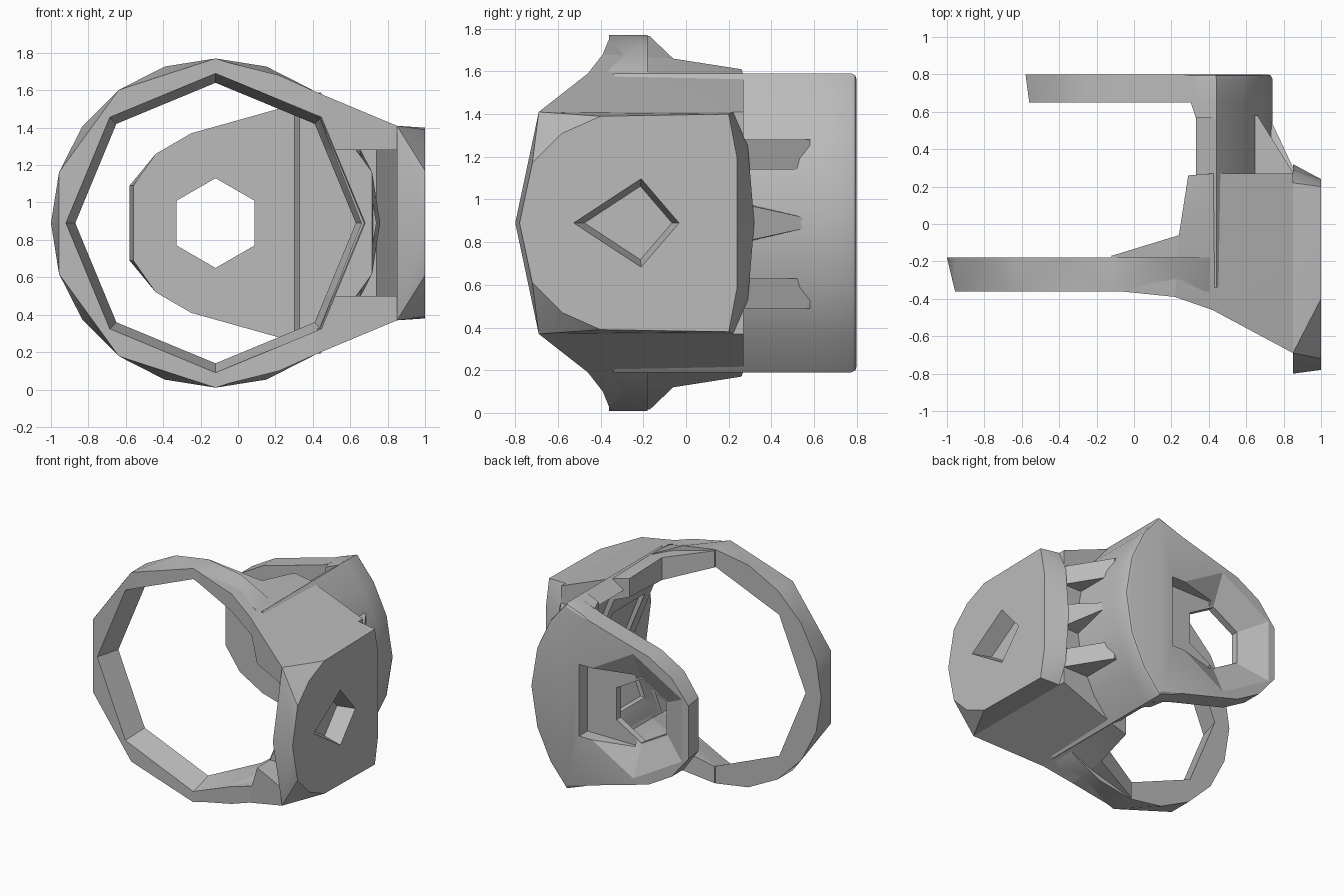
import bpy, bmesh, math
from mathutils import Vector

old = bpy.data.objects.get("Cube")
if old:
    bpy.data.objects.remove(old, do_unlink=True)

CX, CZ = -0.12, 0.89  # shared axis of ring, wall and plate

grey = bpy.data.materials.new("plain_grey")
grey.use_nodes = True
colour = (0.5, 0.5, 0.5, 1)
grey.diffuse_color = colour
grey.node_tree.nodes["Principled BSDF"].inputs["Base Color"].default_value = colour


def finish(name, bm):
    bmesh.ops.recalc_face_normals(bm, faces=bm.faces)
    mesh = bpy.data.meshes.new(name)
    bm.to_mesh(mesh)
    bm.free()
    ob = bpy.data.objects.new(name, mesh)
    bpy.context.collection.objects.link(ob)
    mesh.materials.append(grey)
    return ob


def loft(name, *sections):
    """Solid through (depth y, xz outline) sections."""
    bm = bmesh.new()
    loops = [[bm.verts.new((x, y, z)) for x, z in pts] for y, pts in sections]
    bm.faces.new(loops[0])
    bm.faces.new(loops[-1])
    for a, b in zip(loops, loops[1:]):
        for i in range(len(a)):
            j = (i + 1) % len(a)
            bm.faces.new((a[i], a[j], b[j], b[i]))
    return finish(name, bm)


def prism(name, pts, y0, y1):
    return loft(name, (y0, pts), (y1, pts))


def slab(name, pts, z0, z1):
    """Solid with an xy outline between two heights."""
    bm = bmesh.new()
    face = bm.faces.new([bm.verts.new((x, y, z0)) for x, y in pts])
    ext = bmesh.ops.extrude_face_region(bm, geom=[face])
    bmesh.ops.translate(bm, vec=Vector((0, 0, z1 - z0)),
                        verts=[v for v in ext["geom"] if isinstance(v, bmesh.types.BMVert)])
    return finish(name, bm)


def hull(name, pts):
    """Convex solid from (x, y, half height) points, mirrored about the axis."""
    bm = bmesh.new()
    for x, y, h in pts:
        for s in ((1, -1) if h else (1,)):
            bm.verts.new((x, y, CZ + s * h))
    res = bmesh.ops.convex_hull(bm, input=bm.verts)
    junk = set(res["geom_interior"]) | set(res["geom_unused"])
    bmesh.ops.delete(bm, geom=[v for v in junk if isinstance(v, bmesh.types.BMVert)], context="VERTS")
    return finish(name, bm)


def polar(r, degrees):
    a = math.radians(degrees)
    return CX + r * math.cos(a), CZ + r * math.sin(a)


def ngon(r, n, start=0):
    return [polar(r, start + 360 * i / n) for i in range(n)]


def mirrored(half):
    """Closed outline from (x, half height) points."""
    return [(x, CZ + h) for x, h in half] + [(x, CZ - h) for x, h in reversed(half) if h]


def bore():
    """Eight-sided opening that narrows through the ring."""
    wide, narrow = ngon(0.80, 8), ngon(0.75, 8)
    return loft("bore", (-1, wide), (-0.36, wide), (-0.18, narrow), (0.4, narrow))


def cut(ob, *cutters):
    bpy.context.view_layer.objects.active = ob
    for c in cutters:
        m = ob.modifiers.new("cut", "BOOLEAN")
        m.operation, m.solver, m.object = "DIFFERENCE", "EXACT", c
        bpy.ops.object.modifier_apply(modifier=m.name)
    for c in cutters:
        bpy.data.objects.remove(c, do_unlink=True)


# Front ring: ten-sided face in front, rounder behind
rims = [(-0.36, x, z - CZ) for x, z in ngon(0.88, 10, 90)]
rims += [(-0.18, x, z - CZ) for x, z in ngon(0.88, 20, 90)]
ring = hull("front_ring", [(x, y, h if h > 0.01 else 0) for y, x, h in rims if h > -0.01])
cut(ring, bore())

# Side block: three spans that widen from the ring to the outer cap
ring_end = [(-0.12, -0.355, 0.875), (-0.12, -0.17, 0.875)]
neck = [(0.22, -0.39, 0.79), (0.24, -0.06, 0.77)]
waist = [(0.42, -0.46, 0.70), (0.42, 0.27, 0.69)]
cap_end = [(0.85, -0.69, 0.52), (0.85, 0.27, 0.52)]
flare = hull("ring_flare", ring_end + neck)
shoulder = hull("block_shoulder", neck + [(0.29, 0.26, 0.72)] + waist)
block = hull("side_block", waist + cap_end)
for part in (flare, shoulder, block):
    cut(part, bore())
# Front pocket with a slanted side
cut(block, slab("pocket", [(0.45, -1), (0.85, -1), (0.85, -0.68), (0.81, -0.40), (0.74, 0.20), (0.45, 0.20)],
                0.50, 1.28))

# Outer cap with a diamond recess
cap = hull("outer_cap", [
    (0.85, -0.80, 0), (0.85, -0.69, 0.52), (0.85, 0.22, 0.52), (0.85, 0.29, 0.36), (0.85, 0.32, 0),
    (1, -0.78, 0), (1, -0.72, 0.28), (1, -0.58, 0.42), (1, -0.40, 0.50), (1, 0.20, 0.51), (1, 0.24, 0.3)])
cut(cap, hull("window", [(x, y * k - 0.23 * (1 - k), h * k) for x, k in ((0.87, 0.82), (1.01, 1.0))
                         for y, h in ((-0.53, 0), (-0.21, 0.21), (-0.03, 0))]))

# Curved wall that joins ring, block and rear plate
edge = [(0.44, 0.70), (0.58, 0.53), (0.69, 0.30), (0.74, 0)]
wall_inner = [polar(0.77, -54), polar(0.79, -45), polar(0.78, 0), polar(0.79, 45), polar(0.77, 54)]
prism("joining_wall", mirrored(edge) + wall_inner, -0.34, 0.60)

# Gussets between the block and the rear plate
side = [(0.60, 0.22), (0.86, 0.26), (0.66, 0.58), (0.60, 0.58)]
slab("upper_gusset", side, 1.14, 1.28)
slab("lower_gusset", side, 0.49, 0.63)
hull("middle_gusset", [(0.70, 0.24, 0.1), (0.87, 0.26, 0.09), (0.72, 0.58, 0.02)])

# Rear plate: thin disc side, thick curved side
disc = [(-0.44, 0.37), (-0.25, 0.48), (0.25, 0.62), (0.34, 0.66)] + edge
plate = loft("rear_plate", (0.65, mirrored([(-0.56, 0.20)] + disc)), (0.80, mirrored([(-0.58, 0.20)] + disc)))
bm = bmesh.new()
bm.from_mesh(plate.data)
rim = [e for e in bm.edges if all(v.co.y > 0.79 and v.co.x > 0.3 for v in e.verts)
       and abs(e.verts[0].co.x - e.verts[1].co.x) > 0.01]
bmesh.ops.bevel(bm, geom=rim, offset=0.025, segments=2, affect="EDGES", profile=0.5)
bm.to_mesh(plate.data)
bm.free()
cut(plate,
    prism("hex_hole", ngon(0.24, 6, 30), 0.5, 0.9),
    loft("dish", (0.70, ngon(0.25, 6, 30)), (0.81, ngon(0.49, 6, 30))),
    slab("recess", [(-0.08, 0.70), (0.33, 0.70), (0.33, 0.9), (-0.08, 0.9)], 0.62, 1.16))
loft("plate_step", (0.57, mirrored([(0.33, 0.655)] + edge)),
     (0.66, mirrored([(0.30, 0.645)] + edge)))

# Smooth the shallow edges, keep the rest crisp
for ob in bpy.context.collection.objects:
    if ob.type == "MESH" and grey.name in ob.data.materials:
        bpy.ops.object.select_all(action="DESELECT")
        ob.select_set(True)
        bpy.context.view_layer.objects.active = ob
        bpy.ops.object.shade_smooth_by_angle(angle=math.radians(25))
